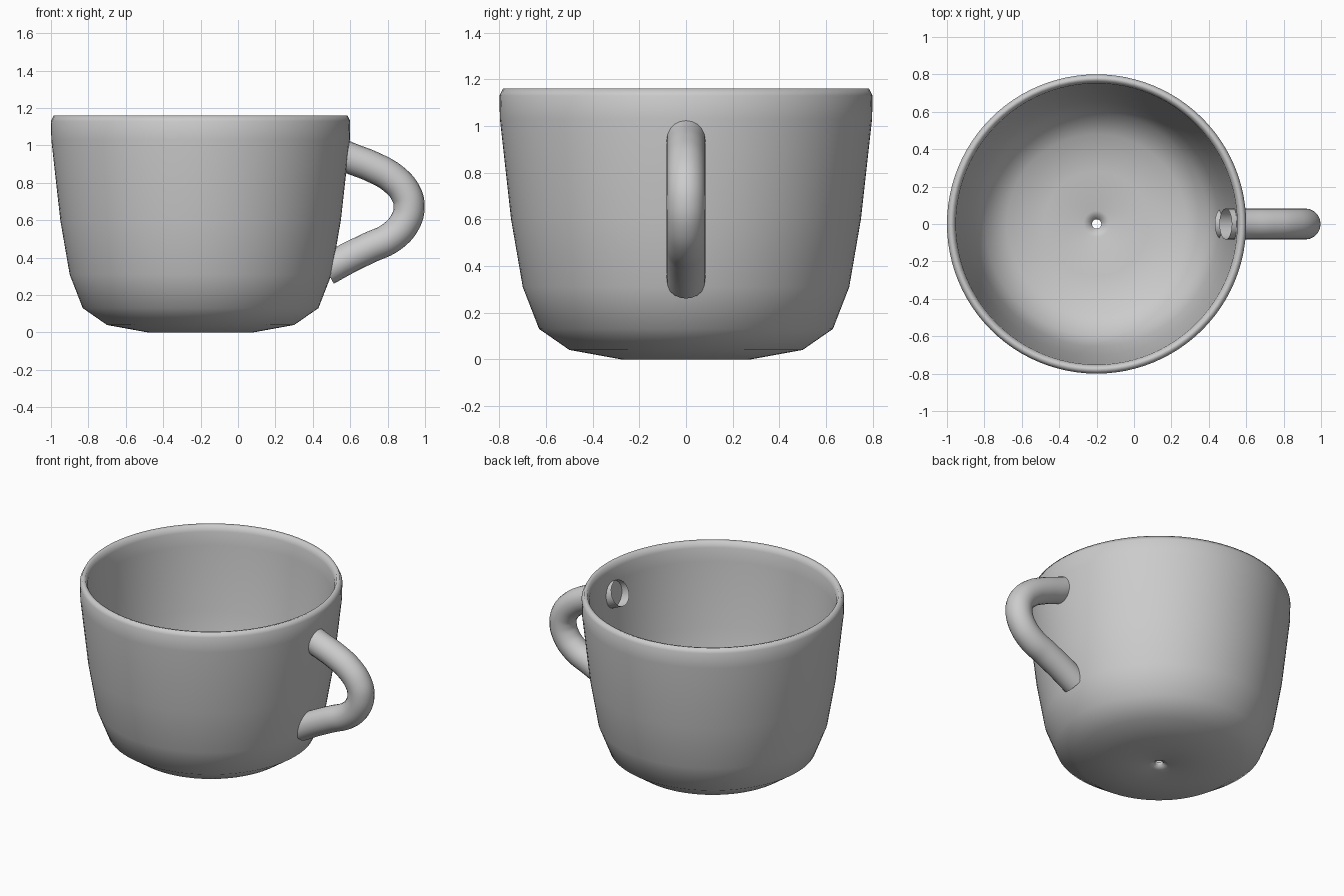
import bpy, bmesh, math
from mathutils import Matrix

if "Cube" in bpy.data.objects:
    bpy.data.objects.remove(bpy.data.objects["Cube"])

CX = -0.2


def lathe(name, profile, sides):
    """Spin a closed (radius, z) profile about the cup axis."""
    bm = bmesh.new()
    rings = []
    for r, z in profile:
        rings.append([bm.verts.new((CX + r * math.cos(2 * math.pi * i / sides),
                                    r * math.sin(2 * math.pi * i / sides), z))
                      for i in range(sides)])
    for k, a in enumerate(rings):
        b = rings[(k + 1) % len(rings)]
        for i in range(sides):
            j = (i + 1) % sides
            bm.faces.new((a[i], a[j], b[j], b[i]))
    bmesh.ops.recalc_face_normals(bm, faces=bm.faces)
    for f in bm.faces:
        f.smooth = True
    me = bpy.data.meshes.new(name)
    bm.to_mesh(me)
    bm.free()
    ob = bpy.data.objects.new(name, me)
    bpy.context.collection.objects.link(ob)
    return ob


# Cup body: outside going up, over the rim, down the inside to the small centre hole
outer = [(0.025, 0.015), (0.06, 0.0), (0.28, 0.0), (0.50, 0.04), (0.63, 0.13),
         (0.70, 0.31), (0.75, 0.60), (0.798, 1.03), (0.80, 1.13), (0.785, 1.16)]
inner = [(0.765, 1.155), (0.752, 1.12), (0.748, 1.03), (0.702, 0.61), (0.655, 0.33),
         (0.595, 0.17), (0.48, 0.088), (0.28, 0.05), (0.07, 0.05), (0.025, 0.035)]
lathe("cup_body", outer + inner, 96)

# Handle: open round tube whose ends poke slightly through the wall
path = [(0.49, 0.98), (0.60, 0.932), (0.72, 0.885), (0.83, 0.822), (0.897, 0.745),
        (0.915, 0.675), (0.893, 0.59), (0.82, 0.51), (0.70, 0.452), (0.58, 0.393),
        (0.472, 0.333)]
cu = bpy.data.curves.new("handle", 'CURVE')
cu.dimensions = '3D'
cu.bevel_depth = 0.083
cu.bevel_resolution = 8
cu.resolution_u = 6
sp = cu.splines.new('BEZIER')
sp.bezier_points.add(len(path) - 1)
for p, (x, z) in zip(sp.bezier_points, path):
    p.co = (x, 0, z)
    p.handle_left_type = p.handle_right_type = 'AUTO'
handle = bpy.data.objects.new("handle", cu)
bpy.context.collection.objects.link(handle)
